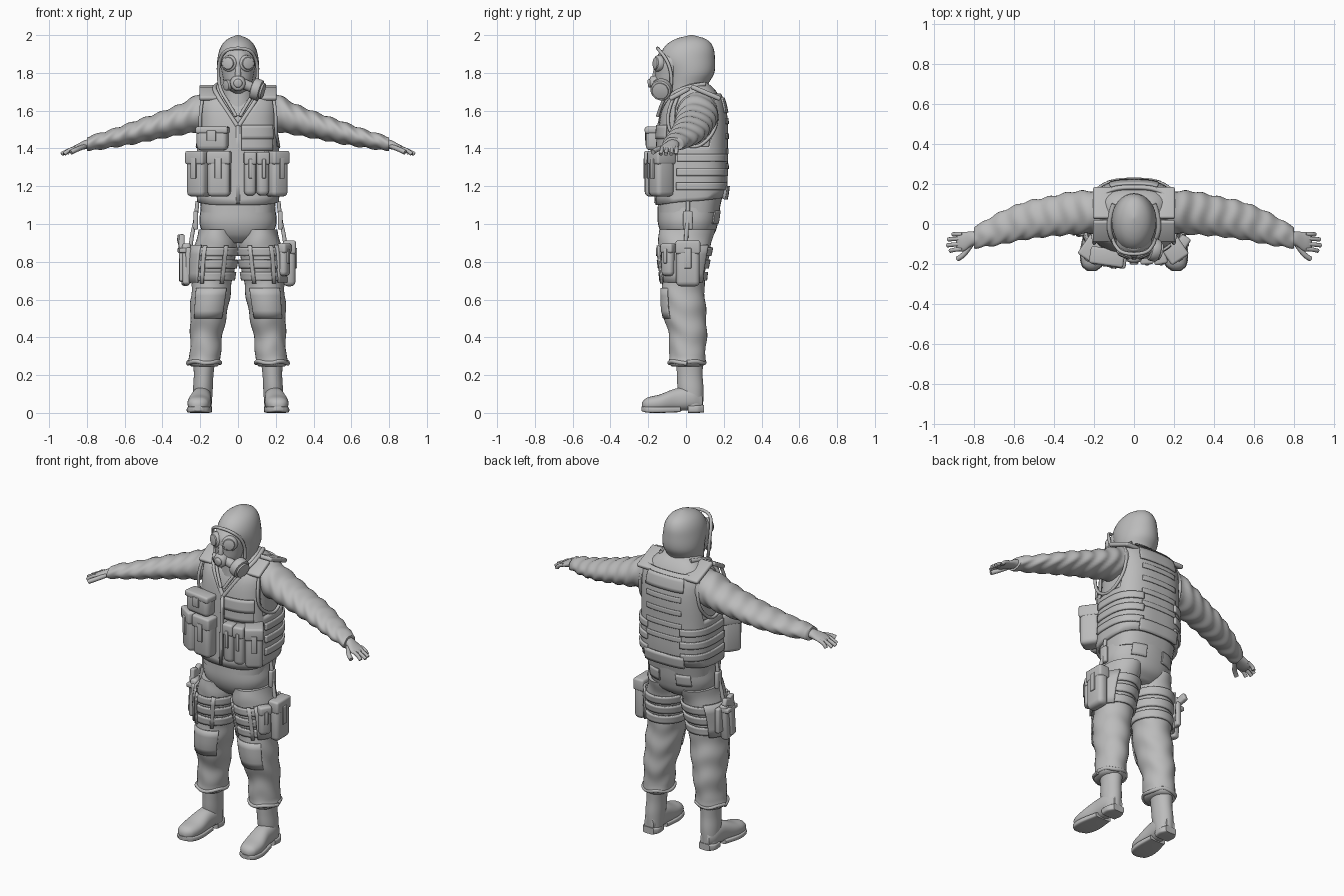
import bpy, bmesh
from math import sin, cos, pi
from mathutils import Matrix, Vector

default = bpy.data.objects.get("Cube")
if default:
    bpy.data.objects.remove(default)

grey = bpy.data.materials.new("plain_grey")
grey.use_nodes = True
grey.diffuse_color = (0.5, 0.5, 0.5, 1)
grey.node_tree.nodes["Principled BSDF"].inputs["Base Color"].default_value = grey.diffuse_color
LEFT, RIGHT, FRONT, BACK = 0, pi, -pi / 2, pi / 2


def place(obj, mirror):
    bpy.context.collection.objects.link(obj)
    obj.data.materials.append(grey)
    if mirror:
        obj.modifiers.new("Mirror", "MIRROR")
    return obj


def finish(bm, name, mirror=False, angle=0.7):
    bmesh.ops.remove_doubles(bm, verts=bm.verts, dist=0.0002)
    mesh = bpy.data.meshes.new(name)
    bm.to_mesh(mesh)
    bm.free()
    obj = place(bpy.data.objects.new(name, mesh), mirror)
    bpy.ops.object.select_all(action="DESELECT")
    obj.select_set(True)
    bpy.context.view_layer.objects.active = obj
    bpy.ops.object.shade_smooth_by_angle(angle=angle)
    return obj


# Smoothly interpolated cross-section: (position, centre u, centre v, radius u, radius v)
def section(rings, p):
    n = len(rings) - 1
    i = max(k for k in range(n) if k == 0 or rings[k][0] <= p)
    a, b = rings[i], rings[i + 1]
    before, after = rings[max(i - 1, 0)], rings[min(i + 2, n)]
    h = b[0] - a[0]
    t = (p - a[0]) / h
    out = []
    for k in range(1, 5):
        ma = (b[k] - before[k]) / (b[0] - before[0]) * h
        mb = (after[k] - a[k]) / (after[0] - a[0]) * h
        d = b[k] - a[k]
        out.append(a[k] + t * (ma + t * (3 * d - 2 * ma - mb + t * (ma + mb - 2 * d))))
    return out


def surface(rings, p, a, axis="Z", power=2, grow=0):
    cu, cv, ru, rv = section(rings, p)
    c, s = cos(a), sin(a)
    u = cu + (ru + grow) * abs(c) ** (2 / power) * (1 if c > 0 else -1)
    v = cv + (rv + grow) * abs(s) ** (2 / power) * (1 if s > 0 else -1)
    return {"Z": (u, v, p), "X": (p, u, v), "Y": (u, p, v)}[axis]


def loft(name, rings, axis="Z", power=2, mirror=False, steps=30, sides=32, fold=0, pitch=60):
    bm = bmesh.new()
    lo, hi = rings[0][0], rings[-1][0]
    loops = []
    for j in range(steps + 1):
        p = lo + (hi - lo) * j / steps
        angles = [2 * pi * i / sides for i in range(sides)]
        loops.append([bm.verts.new(surface(rings, p, a, axis, power,
                      fold * sin(p * pitch + 2 * sin(a) + cos(3 * a)))) for a in angles])
    for low, high in zip(loops, loops[1:]):
        for i in range(sides):
            k = (i + 1) % sides
            bm.faces.new((low[i], low[k], high[k], high[i]))
    bm.faces.new(loops[0][::-1])
    bm.faces.new(loops[-1])
    bmesh.ops.recalc_face_normals(bm, faces=bm.faces)
    return finish(bm, name, mirror, 1.0)


# Cloth patch following a lofted body; bottom and top may depend on the angle
def band(name, rings, bottom, top, start, end, grow=0.012, thick=0.012, power=2, mirror=False, cols=24, rows=4):
    bm = bmesh.new()
    grid = []
    for i in range(cols + 1):
        a = start + (end - start) * i / cols
        lo = bottom(a) if callable(bottom) else bottom
        hi = top(a) if callable(top) else top
        grid.append([bm.verts.new(surface(rings, lo + (hi - lo) * j / rows, a, "Z", power, grow))
                     for j in range(rows + 1)])
    for left, right in zip(grid, grid[1:]):
        for j in range(rows):
            bm.faces.new((left[j], right[j], right[j + 1], left[j + 1]))
    obj = finish(bm, name, False)
    solid = obj.modifiers.new("Thickness", "SOLIDIFY")
    solid.thickness = thick
    if mirror:
        obj.modifiers.new("Mirror", "MIRROR")
    return obj


def block(name, loc, size, yaw=0, tilt=0, soft=0.012, mirror=False):
    bm = bmesh.new()
    bmesh.ops.create_cube(bm, size=1)
    bmesh.ops.scale(bm, vec=size, verts=bm.verts)
    bmesh.ops.bevel(bm, geom=bm.edges[:], offset=min(soft, min(size) * 0.45), segments=3, profile=0.5, affect="EDGES")
    bm.transform(Matrix.Translation(loc) @ Matrix.Rotation(yaw, 4, "Z") @ Matrix.Rotation(tilt, 4, "X"))
    return finish(bm, name, mirror)


def pouch(name, loc, size, yaw=0):
    w, d, h = size
    turn = Matrix.Rotation(yaw, 3, "Z")
    block(name, loc, size, yaw, 0, 0.025)
    block(name + "_flap", Vector(loc) + Vector((0, 0, h * 0.36)), (w * 1.05, d * 1.08, h * 0.3), yaw)
    tab = Vector(loc) + turn @ Vector((0, -d * 0.53, h * 0.12))
    block(name + "_tab", tab, (w * 0.3, 0.012, h * 0.45), yaw, 0, 0.004)


def tube(name, points, radius, mirror=False):
    curve = bpy.data.curves.new(name, "CURVE")
    curve.dimensions = "3D"
    curve.bevel_depth = radius
    curve.bevel_resolution = 3
    curve.use_fill_caps = True
    line = curve.splines.new("NURBS")
    line.points.add(len(points) - 1)
    for knot, co in zip(line.points, points):
        knot.co = (*co, 1)
    line.use_endpoint_u = True
    line.order_u = 3
    return place(bpy.data.objects.new(name, curve), mirror)


def drum(name, loc, direction, radius, depth, taper=1, mirror=False):
    bm = bmesh.new()
    bmesh.ops.create_cone(bm, cap_ends=True, segments=28, radius1=radius, radius2=radius * taper, depth=depth)
    rims = [e for e in bm.edges if any(len(f.verts) > 4 for f in e.link_faces)]
    bmesh.ops.bevel(bm, geom=rims, offset=min(depth, radius) * 0.25, segments=2, affect="EDGES", profile=0.5)
    bm.transform(Matrix.Translation(loc) @ Vector(direction).to_track_quat("Z", "Y").to_matrix().to_4x4())
    return finish(bm, name, mirror)


# Hood and gas mask
loft("hood", [(1.56, 0, 0, .11, .11), (1.66, 0, .01, .098, .115), (1.73, 0, .005, .1, .11), (1.8, 0, .02, .112, .13),
              (1.88, 0, .008, .108, .145), (1.94, 0, .015, .09, .127), (1.98, 0, .025, .055, .08), (2, 0, .03, .006, .008)])
loft("mask_face", [(1.69, 0, -.08, .02, .03), (1.72, 0, -.085, .06, .065), (1.8, 0, -.08, .085, .085),
                   (1.87, 0, -.075, .088, .09), (1.92, 0, -.07, .05, .06)])
tube("hood_rim", [(0, -.15, 1.93), (.06, -.15, 1.93), (.1, -.1, 1.87), (.105, -.075, 1.79), (.095, -.08, 1.71),
                  (.05, -.13, 1.64), (.01, -.15, 1.57)], 0.009, True)
look = Vector((0.4, -0.9, 0.05))
drum("lens_frame", (.046, -.146, 1.85), look, .046, .03, 0.9, True)
drum("lens", (.049, -.153, 1.85), look, .036, .03, 0.9, True)
block("nose_bridge", (0, -.155, 1.8), (.03, .04, .08), 0, -0.2)
drum("mouth_valve", (0, -.165, 1.745), (0, -1, -0.1), .044, .05, 0.85)
drum("valve_cap", (0, -.19, 1.745), (0, -1, -0.1), .026, .025, 0.8)
drum("side_port", (-.055, -.14, 1.735), (-0.8, -0.6, -0.1), .028, .03)
tube("filter_neck", [(.02, -.15, 1.745), (.06, -.145, 1.73), (.1, -.135, 1.71)], 0.028)
drum("filter_canister", (.1, -.13, 1.712), (0.93, -0.2, -0.28), .057, .05)
drum("filter_lid", (.128, -.136, 1.704), (0.93, -0.2, -0.28), .044, .012)

# Jacket, vest and collar
torso = [(1.06, 0, .015, .195, .16), (1.2, 0, .03, .203, .17), (1.4, 0, .035, .2, .168), (1.55, 0, .04, .195, .163),
         (1.65, 0, .045, .19, .14), (1.71, 0, .055, .15, .1), (1.75, 0, .05, .09, .06)]
loft("jacket", torso, power=2.8)


def vest_top(a):
    s, x = sin(a), 0.2 * abs(cos(a)) ** 0.71
    k = min(max((abs(s) - 0.35) / 0.22, 0), 1)
    top = 1.41 + 0.28 * k * k * (3 - 2 * k)
    return min(top, 1.52 + 1.5 * x) if s < 0 else top


band("vest", torso, lambda a: 1.12 + 0.02 * sin(a), vest_top, FRONT, FRONT + 2 * pi, 0.018, 0.016, 2.8, False, 120, 14)
band("zip_flap", torso, 1.11, 1.52, FRONT - 0.012, FRONT + 0.012, 0.025, 0.01, 2.8)
band("chest_pocket", torso, 1.39, 1.47, FRONT + 0.03, -0.72, 0.026, 0.01, 2.8)
band("chest_pocket_flap", torso, 1.45, 1.525, FRONT + 0.03, -0.72, 0.032, 0.012, 2.8)
for z in (1.18, 1.255, 1.33):
    band("side_band", torso, z, z + 0.04, -0.3, 1.2, 0.028, 0.012, 2.8, True)
band("back_lower_panel", torso, 1.13, 1.2, 1.1, pi - 1.1, 0.032, 0.014, 2.8)
for z in (1.29, 1.37, 1.45, 1.53):
    band("back_webbing", torso, z, z + 0.03, 1.15, pi - 1.15, 0.023, 0.006, 2.8)
band("back_top_panel", torso, 1.59, 1.67, 1.1, pi - 1.1, 0.026, 0.01, 2.8)
block("shoulder_pad_front", (.155, -.035, 1.69), (.1, .12, .025), 0, 0.5, 0.01, True)
block("shoulder_pad_back", (.155, .105, 1.695), (.1, .17, .025), 0, -0.4, 0.01, True)
tube("collar_edge", [(.1, .1, 1.74), (.13, .02, 1.73), (.115, -.08, 1.69), (.06, -.125, 1.6), (.004, -.14, 1.52)], 0.012, True)
tube("armhole_edge", [(.185, -.06, 1.68), (.2, -.1, 1.6), (.2, -.09, 1.48), (.215, 0, 1.41), (.215, .08, 1.41),
                      (.2, .16, 1.5), (.19, .165, 1.62), (.18, .12, 1.69)], 0.009, True)

# Sleeves and hands
sleeve = [(.11, .065, 1.605, .09, .09), (.2, .06, 1.59, .105, .1), (.3, .055, 1.555, .108, .083), (.42, .038, 1.52, .1, .07),
          (.55, .015, 1.484, .094, .06), (.68, -.025, 1.45, .08, .047), (.77, -.058, 1.43, .06, .04), (.8, -.067, 1.425, .054, .036)]
loft("sleeve", sleeve, "X", mirror=True, steps=70, fold=0.004, pitch=75)
loft("palm", [(.76, -.065, 1.428, .035, .026), (.81, -.073, 1.42, .036, .024), (.85, -.088, 1.405, .048, .018),
              (.88, -.09, 1.394, .046, .013), (.89, -.09, 1.39, .036, .008)], "X", mirror=True, steps=16, sides=20)
for name, y, tip in (("little", -.05, .905), ("ring", -.073, .93), ("middle", -.1, .935), ("index", -.125, .92)):
    tube(name + "_finger", [(.86, y, 1.403), (.9, y * 1.02, 1.392), (tip, y * 1.1 + 0.003, 1.37)], 0.0105, True)
tube("thumb", [(.81, -.095, 1.412), (.84, -.14, 1.4), (.865, -.165, 1.39), (.885, -.175, 1.38)], 0.013, True)

# Trousers
pelvis = [(.9, 0, .005, .09, .09), (.94, 0, .01, .17, .135), (1, 0, .01, .203, .158), (1.08, 0, .015, .198, .165), (1.16, 0, .02, .19, .165)]
loft("pelvis", pelvis, power=2.3)
leg = [(.245, .178, .005, .07, .08), (.265, .178, .005, .088, .097), (.29, .175, .005, .082, .096), (.4, .168, .01, .085, .1),
       (.55, .153, -.01, .1, .115), (.7, .137, -.015, .107, .113), (.85, .123, -.01, .115, .135), (.97, .105, .005, .102, .148)]
loft("trouser_leg", leg, mirror=True, steps=60, fold=0.003, pitch=45)
tube("trouser_hem", [(.178 + .086 * cos(k * pi / 6), .005 + .096 * sin(k * pi / 6), .268 + .008 * sin(k * 2)) for k in range(13)], 0.011, True)
band("knee_patch", leg, 0.5, 0.66, FRONT - 0.8, FRONT + 0.8, 0.008, 0.008, 2, True)
band("seat_pocket", pelvis, 1.0, 1.07, 0.9, 1.35, 0.008, 0.008, 2.3, True)

# Thigh rigs
for z in (0.7, 0.765, 0.83):
    band("thigh_strap", leg, z, z + 0.045, 0, 2 * pi, 0.014, 0.012, 2, True, 40)
band("thigh_panel", leg, 0.69, 0.89, -0.9, 0.9, 0.022, 0.014, 2, True)
for a in (-2.1, -1.2):
    band("strap_keeper", leg, 0.685, 0.885, a, a + 0.16, 0.02, 0.01, 2, True, 4)
tube("hanger_strap", [(.215, .01, 1.12), (.222, .01, 1.03), (.245, 0, .94), (.252, 0, .87)], 0.011, True)
block("hanger_buckle", (.224, .01, 1.02), (.025, .05, .1), 0, 0, 0.008, True)
pouch("left_thigh_pouch", (.272, .01, .79), (.125, .065, .24), pi / 2)
pouch("left_thigh_small_pouch", (.245, -.095, .81), (.07, .05, .17), 1.0)
block("holster", (-.275, -.005, .785), (.045, .1, .22), 0.1, -0.1, 0.015)
block("holster_plate", (-.262, .01, .8), (.03, .14, .15), 0, 0, 0.01)
block("pistol_slide", (-.298, -.01, .82), (.028, .045, .25), 0.1, -0.1, 0.008)
block("pistol_grip", (-.303, .03, .91), (.03, .1, .045), 0.1, 0.35, 0.01)
block("holster_strap", (-.285, 0, .86), (.06, .11, .025), 0.1, 0, 0.006)

# Front pouches
pouch("right_outer_pouch", (-.203, -.13, 1.265), (.11, .11, .24), -0.6)
pouch("right_inner_pouch", (-.1, -.172, 1.265), (.12, .085, .24), -0.12)
pouch("right_chest_pouch", (-.135, -.165, 1.452), (.165, .08, .125), -0.15)
pouch("left_inner_pouch", (.064, -.17, 1.265), (.064, .06, .23), 0.05)
pouch("left_middle_pouch", (.13, -.165, 1.265), (.064, .07, .23), 0.2)
pouch("left_outer_pouch", (.2, -.13, 1.265), (.1, .11, .24), 0.6)

# Boots
loft("boot_shaft", [(.03, .188, .035, .048, .055), (.12, .186, .025, .052, .068), (.2, .182, .02, .052, .068), (.3, .178, .02, .06, .072)], mirror=True)
loft("boot_foot", [(-.232, .212, .04, .02, .018), (-.21, .21, .045, .048, .034), (-.14, .205, .052, .062, .045), (-.05, .196, .07, .054, .06),
                   (.04, .19, .075, .05, .06), (.088, .188, .06, .03, .042)], "Y", 2.3, True)
loft("boot_sole", [(-.236, .212, .022, .022, .012), (-.21, .21, .018, .052, .016), (-.14, .205, .016, .066, .016), (-.03, .196, .018, .052, .014)], "Y", 5, True)
loft("boot_heel", [(.01, .191, .02, .05, .02), (.06, .19, .02, .053, .02), (.094, .188, .022, .036, .02)], "Y", 5, True)
